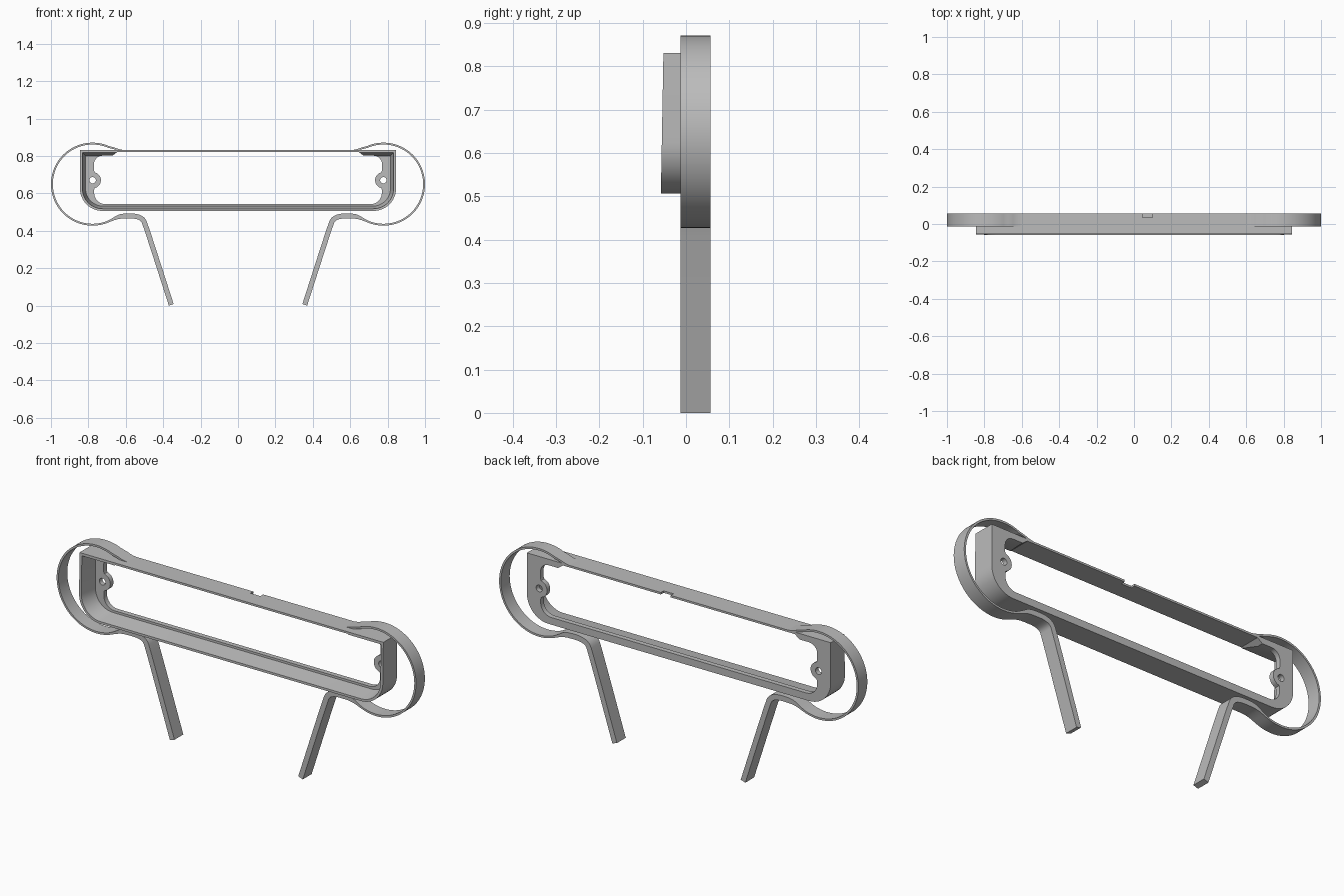
import bpy, bmesh, math

if "Cube" in bpy.data.objects:
    bpy.data.objects.remove(bpy.data.objects["Cube"], do_unlink=True)

grey = bpy.data.materials.new("plain grey")
grey.use_nodes = True
grey.diffuse_color = (0.5, 0.5, 0.5, 1)
grey.node_tree.nodes["Principled BSDF"].inputs["Base Color"].default_value = (0.5, 0.5, 0.5, 1)

FRONT, BACK = -0.058, 0.057


def loft(name, front, back):
    """Solid between two matching outlines of (x, y, z) points."""
    bm = bmesh.new()
    a = [bm.verts.new(p) for p in front]
    b = [bm.verts.new(p) for p in back]
    n = len(a)
    bm.faces.new(a)
    bm.faces.new(b[::-1])
    for i in range(n):
        j = (i + 1) % n
        bm.faces.new((a[j], a[i], b[i], b[j]))
    bmesh.ops.recalc_face_normals(bm, faces=bm.faces)
    mesh = bpy.data.meshes.new(name)
    bm.to_mesh(mesh)
    bm.free()
    mesh.materials.append(grey)
    obj = bpy.data.objects.new(name, mesh)
    bpy.context.collection.objects.link(obj)
    return obj


def prism(name, outline, y0, y1):
    return loft(name, [(x, y0, z) for x, z in outline], [(x, y1, z) for x, z in outline])


def arc(cx, cz, r, start, end, steps):
    angles = [math.radians(start + (end - start) * i / steps) for i in range(steps + 1)]
    return [(cx + r * math.cos(t), cz + r * math.sin(t)) for t in angles]


def mirrored(half):
    """Close a right-hand outline with its mirror image."""
    return half + [(-x, z) for x, z in reversed(half)]


def tub(x, low, high, r):
    """Outline with square top corners and round bottom corners."""
    return mirrored([(x, high)] + arc(x - r, low + r, r, 0, -90, 12))


def cut(obj, cutter):
    cutter.hide_render = True
    mod = obj.modifiers.new("cut", "BOOLEAN")
    mod.operation = "DIFFERENCE"
    mod.solver = "EXACT"
    mod.object = cutter
    bpy.context.view_layer.objects.active = obj
    bpy.ops.object.modifier_apply(modifier=mod.name)
    bpy.data.objects.remove(cutter, do_unlink=True)


def smooth(obj):
    bpy.ops.object.select_all(action="DESELECT")
    obj.select_set(True)
    bpy.context.view_layer.objects.active = obj
    bpy.ops.object.shade_smooth_by_angle(angle=math.radians(30))


# Tray frame with a slightly leaning front
shell = tub(0.845, 0.506, 0.831, 0.12)
frame = loft("tray_frame",
             [(x, FRONT + 0.018 * (z - 0.506), z) for x, z in shell],
             [(x, BACK, z) for x, z in shell])

# Tapered cavity, leaving a back plate
cut(frame, loft("cavity_cutter",
                [(x, FRONT - 0.01, z) for x, z in tub(0.835, 0.516, 0.821, 0.11)],
                [(x, 0.032, z) for x, z in tub(0.815, 0.531, 0.8, 0.095)]))

# Opening through the back plate, shaped around the screw bosses
opening = [(0.645, 0.821), (0.672, 0.801)]
opening += arc(0.725, 0.756, 0.045, 90, 0, 8)
opening += [(0.77, 0.722), (0.766, 0.712)]
opening += arc(0.776, 0.67, 0.043, 120, 240, 12)
opening += [(0.766, 0.628), (0.769, 0.618)]
opening += arc(0.709, 0.602, 0.06, 0, -90, 8)
cut(frame, prism("opening_cutter", mirrored(opening), -0.1, 0.1))

# Screw holes
for side in (-1, 1):
    cut(frame, prism("hole_cutter", arc(side * 0.777, 0.67, 0.017, 0, 345, 23), 0.0, 0.1))

# Small notch in the rear edge of the top bar
cut(frame, prism("notch_cutter", [(0.045, 0.8), (0.1, 0.8), (0.1, 0.85), (0.045, 0.85)], 0.035, 0.1))
smooth(frame)


def rounded(path):
    """Corner-cutting pass over an open path."""
    out = [path[0]]
    for p, q in zip(path, path[1:]):
        out += [tuple(a * (1 - t) + b * t for a, b in zip(p, q)) for t in (0.25, 0.75)]
    return out + [path[-1]]


# Centre line of hoop and leg: x, z, thickness
hoop = [(0.60, 0.826, 0.008), (0.632, 0.83, 0.009), (0.66, 0.84, 0.01)]
hoop += [(x, z, 0.01) for x, z in arc(0.778, 0.649, 0.217, 114, -112, 44)]
hoop += [(0.665, 0.463, 0.014), (0.635, 0.476, 0.024), (0.60, 0.479, 0.027),
         (0.55, 0.479, 0.027), (0.51, 0.465, 0.027), (0.494, 0.43, 0.027),
         (0.357, 0.004, 0.027)]
hoop = rounded(rounded(hoop))

# Offset the centre line both ways into a ribbon outline
left, right = [], []
for i, (x, z, w) in enumerate(hoop):
    p, q = hoop[max(i - 1, 0)], hoop[min(i + 1, len(hoop) - 1)]
    dx, dz = q[0] - p[0], q[1] - p[1]
    k = w / 2 / math.hypot(dx, dz)
    left.append((x - dz * k, z + dx * k))
    right.append((x + dz * k, z - dx * k))
ribbon = left + right[::-1]

for side, label in ((1, "left"), (-1, "right")):
    smooth(prism(label + "_hoop_and_leg", [(side * x, z) for x, z in ribbon], -0.013, BACK))
